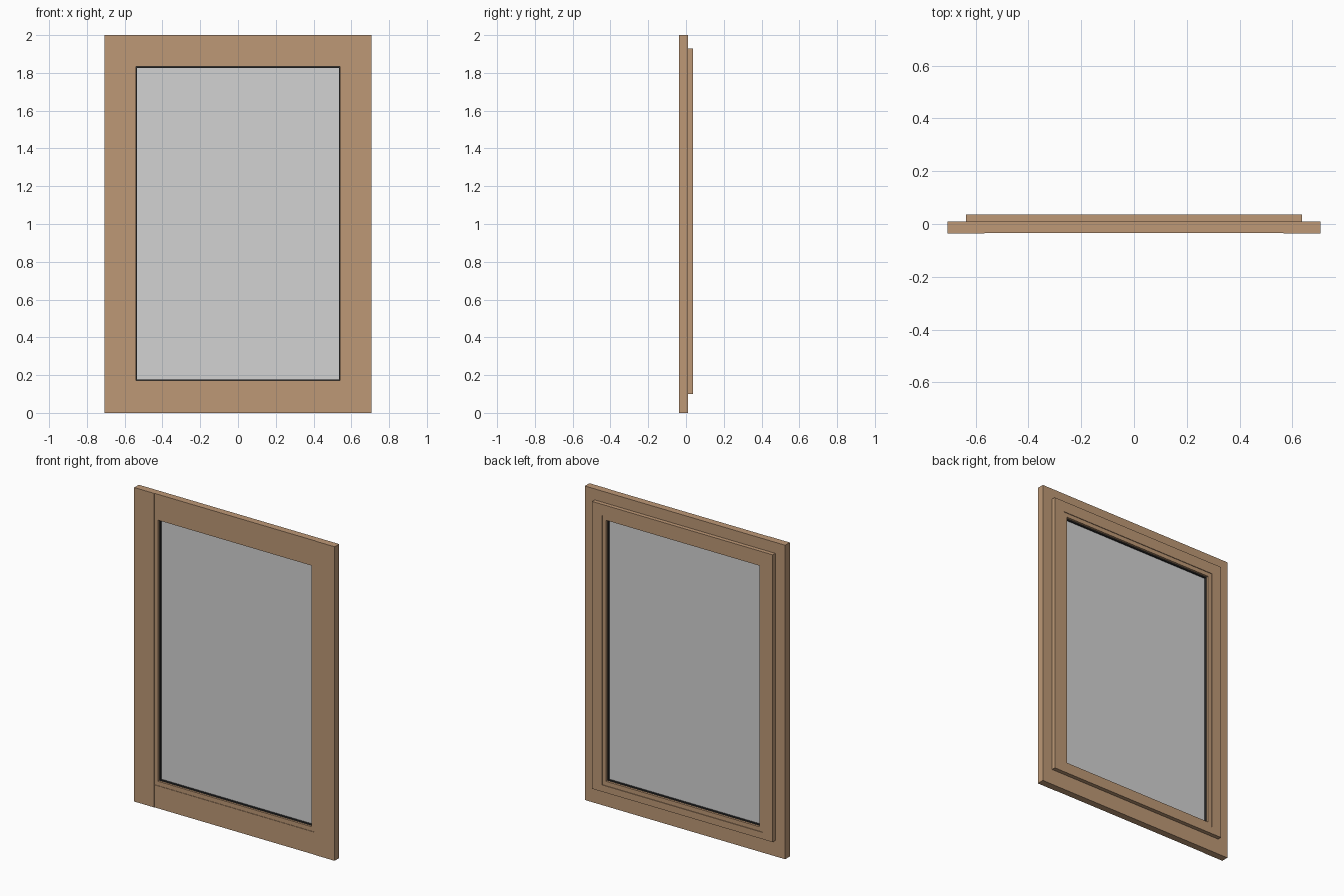
import bpy, bmesh

if "Cube" in bpy.data.objects:
    bpy.data.objects.remove(bpy.data.objects["Cube"])


def material(name, rgb):
    m = bpy.data.materials.new(name)
    m.diffuse_color = (*rgb, 1)
    m.use_nodes = True
    m.node_tree.nodes["Principled BSDF"].inputs["Base Color"].default_value = m.diffuse_color
    return m


WOOD = material("light brown wood", (0.51, 0.315, 0.18))
GLASS = material("grey glass", (0.65, 0.65, 0.65))
RUBBER = material("dark rubber", (0.03, 0.03, 0.03))


def finish(bm, name, mat):
    bmesh.ops.recalc_face_normals(bm, faces=bm.faces[:])
    me = bpy.data.meshes.new(name)
    bm.to_mesh(me)
    bm.free()
    me.materials.append(mat)
    ob = bpy.data.objects.new(name, me)
    bpy.context.collection.objects.link(ob)
    return ob


def box(name, x0, x1, y0, y1, z0, z1, mat):
    bm = bmesh.new()
    bmesh.ops.create_cube(bm, size=1)
    for v in bm.verts:
        v.co = (x1 if v.co.x > 0 else x0,
                y1 if v.co.y > 0 else y0,
                z1 if v.co.z > 0 else z0)
    return finish(bm, name, mat)


def ring(name, outer, inner, y0, y1, mat):
    """Rectangular frame; outer and inner are (half width, bottom, top)."""
    bm = bmesh.new()
    loops = []
    for (w, b, t), y in ((outer, y0), (inner, y0), (inner, y1), (outer, y1)):
        loops.append([bm.verts.new((x, y, z))
                      for x, z in ((-w, b), (w, b), (w, t), (-w, t))])
    for k in range(4):
        a, c = loops[k], loops[(k + 1) % 4]
        for i in range(4):
            j = (i + 1) % 4
            bm.faces.new((a[i], a[j], c[j], c[i]))
    return finish(bm, name, mat)


W, H = 0.706, 2.0
FRONT, STEP, BACK = -0.036, 0.01, 0.036
OPENING = (0.566, 0.143, 1.86)
BEAD = (0.541, 0.171, 1.834)
GASKET = (0.534, 0.178, 1.827)

# front frame: full-height stiles with rails set very slightly back
for side, s in (("left", -1), ("right", 1)):
    xs = sorted((s * OPENING[0], s * W))
    box(side + "_stile", xs[0], xs[1], FRONT, STEP, 0, H, WOOD)
for end, z0, z1 in (("bottom", 0, OPENING[1]), ("top", OPENING[2], H)):
    box(end + "_rail", -OPENING[0], OPENING[0], FRONT + 0.002, STEP, z0, z1, WOOD)

# smaller raised frame on the back
ring("back_sash", (0.636, 0.1, 1.93), OPENING, STEP, BACK, WOOD)

# bead around the opening, dark gasket and pane
ring("glazing_bead", OPENING, BEAD, FRONT + 0.005, BACK - 0.004, WOOD)
ring("gasket", BEAD, GASKET, -0.018, 0.018, RUBBER)
box("glass_pane", -GASKET[0], GASKET[0], -0.008, 0.008, GASKET[1], GASKET[2], GLASS)
